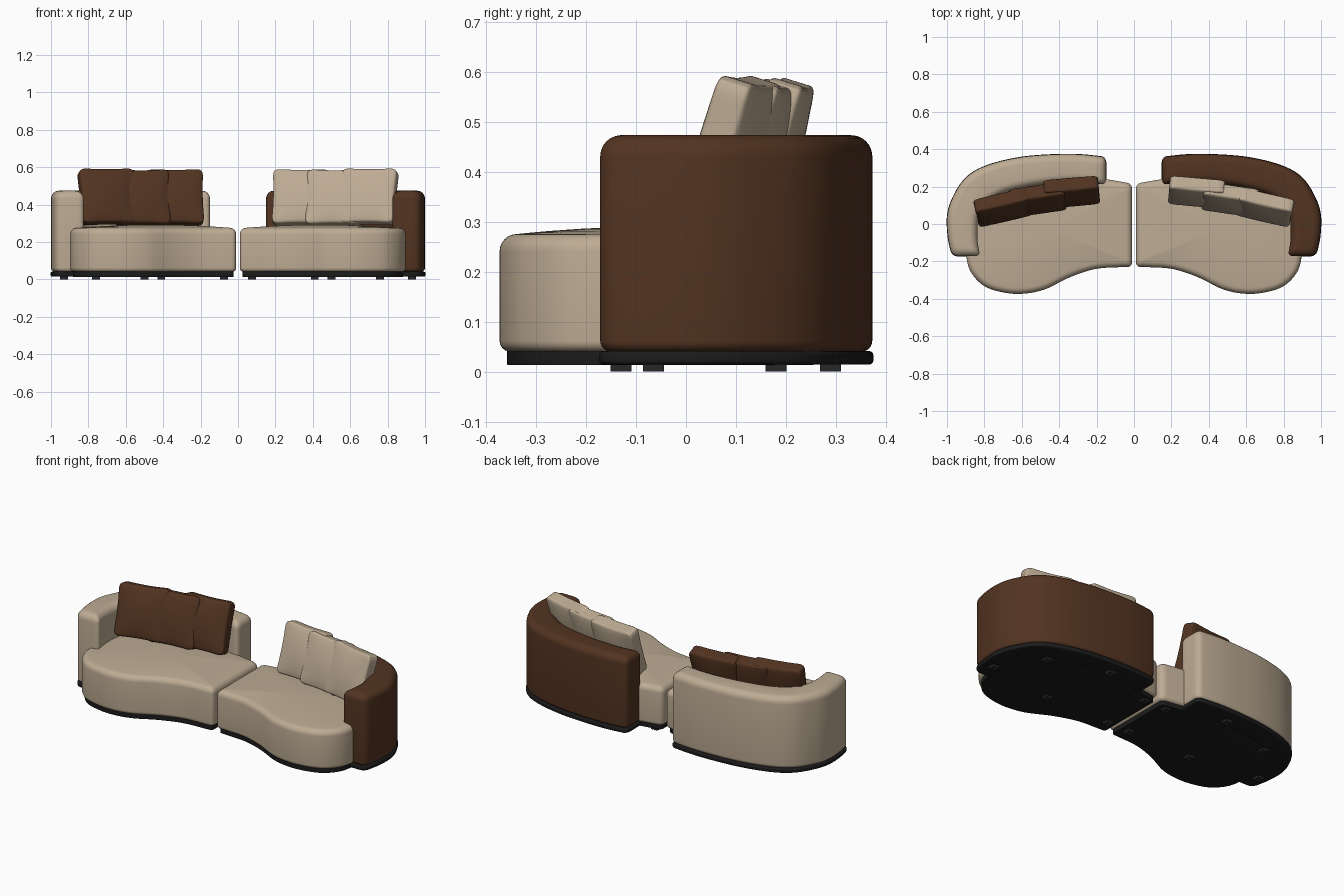
import bpy, bmesh, math
from mathutils import Vector, Matrix

if "Cube" in bpy.data.objects:
    bpy.data.objects.remove(bpy.data.objects["Cube"], do_unlink=True)


def material(name, rgb):
    m = bpy.data.materials.new(name)
    m.use_nodes = True
    m.diffuse_color = (*rgb, 1)
    bsdf = m.node_tree.nodes["Principled BSDF"]
    bsdf.inputs["Base Color"].default_value = (*rgb, 1)
    bsdf.inputs["Roughness"].default_value = 0.8
    return m


beige = material("beige fabric", (0.51, 0.41, 0.295))
brown = material("brown fabric", (0.085, 0.034, 0.015))
black = material("black base", (0.011, 0.011, 0.011))
grey = material("dark grey feet", (0.02, 0.02, 0.02))


def finish(name, bm, mat, smooth=True):
    bmesh.ops.recalc_face_normals(bm, faces=bm.faces)
    mesh = bpy.data.meshes.new(name)
    bm.to_mesh(mesh)
    bm.free()
    mesh.materials.append(mat)
    ob = bpy.data.objects.new(name, mesh)
    bpy.context.collection.objects.link(ob)
    if smooth:
        bpy.ops.object.select_all(action='DESELECT')
        ob.select_set(True)
        bpy.context.view_layer.objects.active = ob
        bpy.ops.object.shade_smooth_by_angle(angle=math.radians(50))
    return ob


def spline(points, step=0.06):
    """Even samples through the points, leaving out the last one."""
    p = [Vector(q) for q in points]
    p = [2 * p[0] - p[1]] + p + [2 * p[-1] - p[-2]]
    out = []
    for a, b, c, d in zip(p, p[1:], p[2:], p[3:]):
        n = max(1, round((c - b).length / step))
        for i in range(n):
            t = i / n
            out.append(b + 0.5 * t * (c - a + t * (2 * a - 5 * b + 4 * c - d
                                                   + t * (3 * (b - c) + d - a))))
    return out


def inset(poly, d):
    """Move a counter-clockwise outline inward by d, then soften its corners."""
    out = []
    for i, q in enumerate(poly):
        u = (q - poly[i - 1]).normalized()
        v = (poly[(i + 1) % len(poly)] - q).normalized()
        n1, n2 = Vector((-u.y, u.x)), Vector((-v.y, v.x))
        out.append(q + (n1 + n2) * d / (1 + n1.dot(n2)))
    for _ in range(2):
        out = [a.lerp(b, t) for a, b in zip(out, out[1:] + out[:1])
               for t in (0.25, 0.75)]
    return out


def slab(name, poly, side, mat, z0, z1, r_low, r_top, grow=0, crown=0, center=(0.45, -0.03)):
    """Upholstered block: an outline lofted upward with rounded rims."""
    steps = 6
    levels = []
    for i in range(steps + 1):
        a = math.pi / 2 * i / steps
        levels.append((r_low * (1 - math.sin(a)), z0 + r_low * (1 - math.cos(a))))
    for i in range(steps + 1):
        a = math.pi / 2 * i / steps
        levels.append((r_top * (1 - math.cos(a)), z1 - r_top * (1 - math.sin(a))))
    rings = [[(q.x, q.y, z) for q in inset(poly, d - grow)] for d, z in levels]
    if crown:
        c = Vector(center)
        top = inset(poly, r_top - grow)
        for s in (0.92, 0.8, 0.6, 0.35, 0.1):
            ring = [c + (q - c) * s for q in top]
            rings.append([(q.x, q.y, z1 + crown * (1 - s * s)) for q in ring])
    bm = bmesh.new()
    loops = [[bm.verts.new((side * x, y, z)) for x, y, z in ring] for ring in rings]
    for low, high in zip(loops, loops[1:]):
        for i in range(len(low)):
            bm.faces.new((low[i - 1], low[i], high[i], high[i - 1]))
    bm.faces.new(loops[0])
    bm.faces.new(loops[-1])
    return finish(name, bm, mat)


def pillow(name, side, mat, x, y, z, turn):
    """Soft square cushion with pinched edges, leaning back."""
    bm = bmesh.new()
    bmesh.ops.create_cube(bm, size=2)
    bmesh.ops.subdivide_edges(bm, edges=bm.edges[:], cuts=4, use_grid_fill=True)
    for v in bm.verts:
        u, t, w = v.co
        puff = 0.68 + 0.36 * (1 - u * u) * (1 - w * w)
        v.co = (0.152 * u * (1 - 0.05 * (1 - w * w)),
                0.056 * t * puff,
                0.154 * w * (1 - 0.05 * (1 - u * u)))
    lean = Matrix.Rotation(math.radians(-17), 4, 'X')
    spin = Matrix.Rotation(math.radians(turn * side), 4, 'Z')
    bm.transform(Matrix.Translation((side * x, y, z)) @ spin @ lean)
    ob = finish(name, bm, mat)
    sub = ob.modifiers.new("soften", 'SUBSURF')
    sub.levels = sub.render_levels = 2


def foot(name, x, y):
    bm = bmesh.new()
    bmesh.ops.create_cube(bm, size=1)
    bm.transform(Matrix.Translation((x, y, 0.008)) @ Matrix.Diagonal((0.042, 0.042, 0.016, 1)))
    finish(name, bm, grey, smooth=False)


# Seat outline: straight inner edge, wavy front, rounded outer end
seat = spline([(0.01, 0.215), (0.01, -0.225)]) + spline(
    [(0.01, -0.228), (0.1, -0.232), (0.21, -0.24), (0.345, -0.285), (0.48, -0.352),
     (0.6, -0.374), (0.7, -0.366), (0.8, -0.334), (0.872, -0.26), (0.897, -0.17),
     (0.89, -0.05), (0.87, 0.08), (0.78, 0.2), (0.6, 0.26), (0.4, 0.27),
     (0.15, 0.24), (0.01, 0.215)])

# Wraparound backrest outline: outer curve, inner end, inner curve, arm front
back = (spline([(0.972, -0.172), (0.99, -0.1), (1.0, 0.0), (0.987, 0.1), (0.91, 0.238),
                (0.8, 0.309), (0.61, 0.357), (0.4, 0.373), (0.27, 0.371), (0.15, 0.357)])
        + spline([(0.15, 0.357), (0.15, 0.21)])
        + spline([(0.15, 0.21), (0.3, 0.225), (0.5, 0.21), (0.7, 0.165), (0.8, 0.1),
                  (0.838, 0.01), (0.838, -0.08), (0.823, -0.172)])
        + spline([(0.823, -0.172), (0.972, -0.172)]))

for side, label, back_mat, pillow_mat in ((1, "left", brown, beige), (-1, "right", beige, brown)):
    # Upholstery
    slab(label + "_seat", seat, side, beige, 0.04, 0.276, 0.022, 0.035, crown=0.016)
    slab(label + "_backrest", back, side, back_mat, 0.04, 0.474, 0.022, 0.042)
    # Plinth
    slab(label + "_seat_base", seat, side, black, 0.013, 0.042, 0.002, 0.002, grow=-0.015)
    slab(label + "_backrest_base", back, side, black, 0.0145, 0.041, 0.008, 0.008, grow=0.002)
    # Loose cushions
    for part, x, y, z, turn in (("inner", 0.335, 0.17, 0.437, -5),
                                ("middle", 0.515, 0.13, 0.435, -8),
                                ("outer", 0.7, 0.088, 0.441, -13)):
        pillow(f"{label}_{part}_cushion", side, pillow_mat, x, y, z, turn)
    # Feet
    for i, (x, y) in enumerate(((0.93, -0.065), (0.76, 0.18), (0.5, -0.13),
                                (0.41, 0.29), (0.075, -0.13), (0.075, 0.18))):
        foot(f"{label}_foot_{i + 1}", side * x, y)
